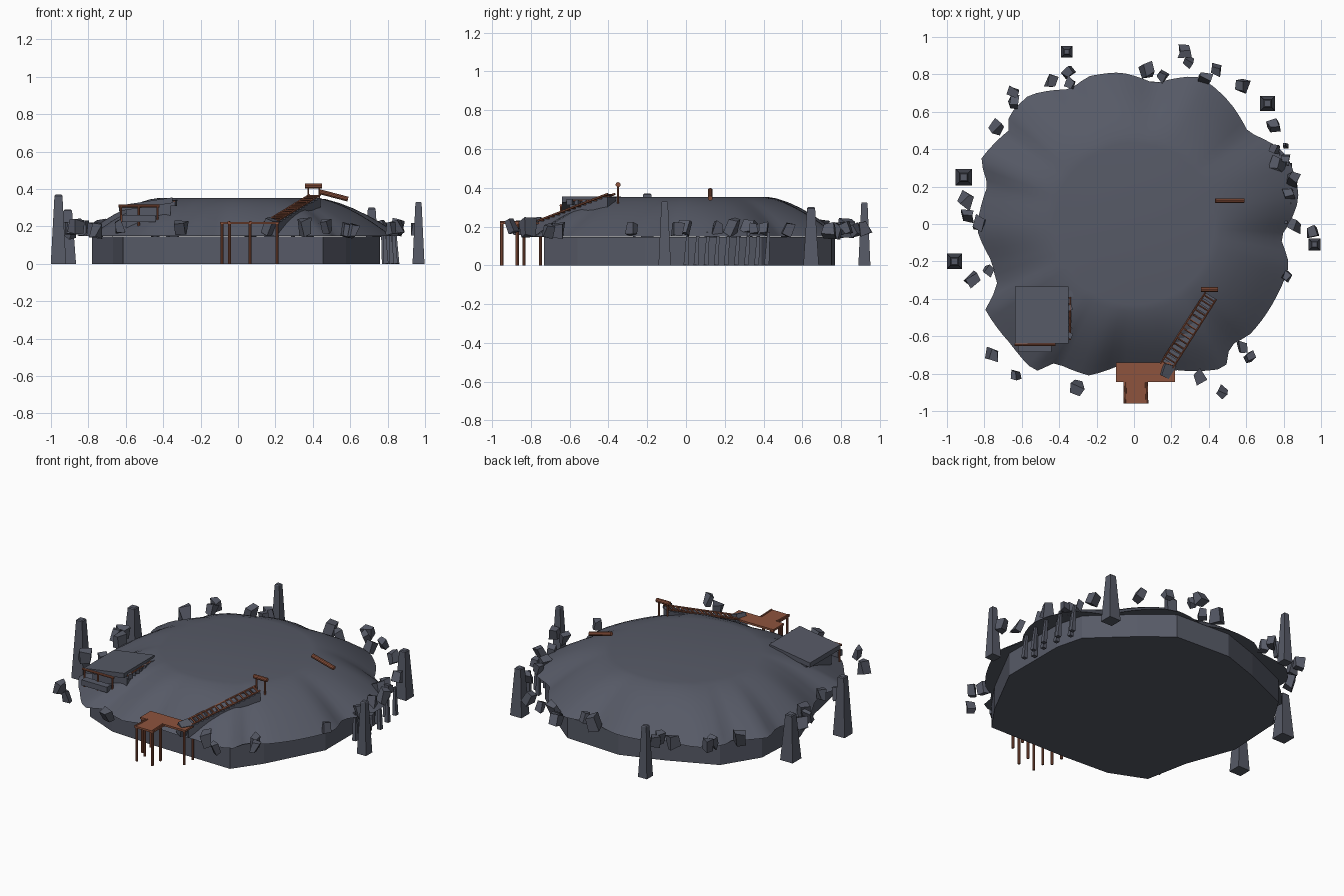
import bpy, bmesh, math, random
from mathutils import Vector, Matrix

if "Cube" in bpy.data.objects:
    bpy.data.objects.remove(bpy.data.objects["Cube"])
random.seed(4)


def material(name, rgb):
    m = bpy.data.materials.new(name)
    m.diffuse_color = (*rgb, 1)
    m.use_nodes = True
    m.node_tree.nodes["Principled BSDF"].inputs["Base Color"].default_value = m.diffuse_color
    return m


ROCK = material("slate_rock", (0.094, 0.102, 0.134))
WOOD = material("red_brown_wood", (0.27, 0.088, 0.048))


def add(name, bm, mat):
    bmesh.ops.recalc_face_normals(bm, faces=bm.faces)
    me = bpy.data.meshes.new(name)
    bm.to_mesh(me)
    bm.free()
    me.materials.append(mat)
    ob = bpy.data.objects.new(name, me)
    bpy.context.collection.objects.link(ob)
    return ob


def box(bm, x0, x1, y0, y1, z0, z1):
    m = Matrix.Translation(((x0 + x1) / 2, (y0 + y1) / 2, (z0 + z1) / 2))
    m = m @ Matrix.Diagonal((x1 - x0, y1 - y0, z1 - z0, 1))
    bmesh.ops.create_cube(bm, size=1, matrix=m)


def rod(bm, a, b, r, sides=8, r2=None):
    a, b = Vector(a), Vector(b)
    d = b - a
    m = Matrix.Translation((a + b) / 2) @ d.to_track_quat('Z', 'Y').to_matrix().to_4x4()
    bmesh.ops.create_cone(bm, cap_ends=True, segments=sides, radius1=r,
                          radius2=r if r2 is None else r2, depth=d.length, matrix=m)


def loft(bm, rings):
    rings = [[bm.verts.new(p) for p in ring] for ring in rings]
    n = len(rings[0])
    for lo, hi in zip(rings, rings[1:]):
        for i in range(n):
            j = (i + 1) % n
            bm.faces.new((lo[i], lo[j], hi[j], hi[i]))
    bm.faces.new(rings[0][::-1])
    bm.faces.new(rings[-1])


# Shoreline of the hill, counter-clockwise
RIM = [(.88, .13), (.87, .23), (.82, .36), (.77, .41), (.61, .49), (.52, .64), (.40, .755),
       (.33, .79), (.11, .75), (-.07, .81), (-.24, .79), (-.34, .72), (-.56, .69),
       (-.67, .58), (-.67, .50), (-.82, .345), (-.78, .21), (-.84, -.03), (-.76, -.20),
       (-.72, -.35), (-.81, -.43), (-.66, -.64), (-.53, -.79), (-.42, -.74), (-.24, -.81),
       (-.09, -.76), (.22, -.78), (.49, -.77), (.51, -.65), (.62, -.59), (.75, -.41),
       (.83, -.22), (.78, -.07), (.83, 0)]
POLAR = sorted((math.atan2(y, x) % math.tau, math.hypot(x, y)) for x, y in RIM)


def rim_radius(a):
    pts = [(POLAR[-1][0] - math.tau, POLAR[-1][1])] + POLAR
    pts.append((POLAR[0][0] + math.tau, POLAR[0][1]))
    for (a0, r0), (a1, r1) in zip(pts, pts[1:]):
        if a0 <= a <= a1:
            return r0 + (r1 - r0) * (a - a0) / (a1 - a0)
    return .8


# Domed hill with ravines fading into the flat top
N = 108
PROFILE = [(0, .148), (.12, .182), (.27, .225), (.42, .262), (.58, .297),
           (.74, .325), (.9, .345), (1, .351)]
rings = []
for t, z in PROFILE:
    ring = []
    for i in range(N):
        a = math.tau * i / N
        r = rim_radius(a) * (1 - t) + .43 * t
        ring.append((r * math.cos(a), r * math.sin(a), z))
    rings.append(ring)
bm = bmesh.new()
loft(bm, rings)
hill = add("hill", bm, ROCK)
bpy.context.view_layer.objects.active = hill
hill.select_set(True)
bpy.ops.object.shade_smooth_by_angle(angle=math.radians(40))
hill.select_set(False)

# Faceted cliff wall below the hill
foot = [(min(x * .93, .76), y * .95) for x, y in RIM[1::2]]
bm = bmesh.new()
loft(bm, [[(x, y, z) for x, y in foot] for z in (0, .147)])
add("cliff_base", bm, ROCK)

# Tapered square spires around the island
bm = bmesh.new()
for x, y, h, w in [(-.96, -.2, .37, .082), (-.91, .25, .29, .088), (.715, .645, .30, .08),
                   (.965, -.11, .33, .064), (-.36, .92, .325, .062)]:
    loft(bm, [[(x + sx * s * w / 2, y + sy * s * w / 2, z)
               for sx, sy in ((-1, -1), (1, -1), (1, 1), (-1, 1))]
              for s, z in ((1, 0), (.52, h - .006), (.4, h))])
add("stone_spires", bm, ROCK)

# Angular boulders scattered along the shore
BOULDERS = [(-.35, .81), (-.34, .75), (-.44, .76), (-.64, .71), (-.64, .65), (-.74, .51),
            (-.90, .13), (-.89, .05), (-.83, .0), (-.86, -.30), (-.78, -.25), (-.76, -.70),
            (-.635, -.81), (-.305, -.875), (.07, .82), (.15, .79), (.27, .92), (.29, .87),
            (.38, .78), (.44, .83), (.58, .74), (.745, .525), (.95, -.04), (.86, -.01),
            (.82, -.28), (.58, -.66), (.615, -.71), (.355, -.815), (.47, -.90),
            (.75, .40), (.77, .32), (.81, .35), (.85, .24), (.83, .16), (.17, -.78)]
bm = bmesh.new()
for x, y in BOULDERS:
    s = random.uniform(.045, .068)
    rot = Matrix.Rotation(random.uniform(0, 6.28), 4, 'Z') @ Matrix.Rotation(
        random.uniform(-.5, .5), 4, 'X')
    m = Matrix.Translation((x, y, random.uniform(.175, .2))) @ rot
    geo = bmesh.ops.create_cube(bm, size=s, matrix=m @ Matrix.Diagonal((1, .8, 1.25, 1)))
    for v in geo["verts"]:
        v.co += Vector([random.uniform(-.18, .18) * s for _ in range(3)])
add("boulders", bm, ROCK)

# Thin stone columns under the eastern overhang
bm = bmesh.new()
for i in range(9):
    y = .0 + i * .052
    x = .835 - abs(y - .18) * .18 + .02 * (-1) ** i
    rod(bm, (x, y, 0), (x - .01, y + .01, .17), .018, 4, .01)
add("overhang_columns", bm, ROCK)

# Hut: sloping slab roof on a stone body
bm = bmesh.new()
for (x0, x1, y0, y1, zl, zr, th) in [(-.635, -.35, -.64, -.335, .312, .355, .03),
                                     (-.60, -.36, -.60, -.345, .30, .34, .13)]:
    loft(bm, [[(x0, y0, zl - d), (x1, y0, zr - d), (x1, y1, zr - d), (x0, y1, zl - d)]
              for d in (th, 0)])
box(bm, -.62, -.44, -.685, -.64, .225, .26)
for i in range(9):
    y = -.30 - .037 * i
    s = random.uniform(.02, .035)
    m = Matrix.Translation((-.345, y, .325)) @ Matrix.Rotation(random.random() * 3, 4, 'Z')
    bmesh.ops.create_cube(bm, size=s, matrix=m)
add("hut_stone", bm, ROCK)

bm = bmesh.new()
rod(bm, (-.64, -.645, .309), (-.42, -.645, .309), .007)
for x in (-.625, -.53, -.43):
    rod(bm, (x, -.645, .20), (x, -.645, .309), .006)
rod(bm, (-.342, -.62, .335), (-.342, -.33, .335), .005)
add("hut_beams", bm, WOOD)

# Landing stage on posts
bm = bmesh.new()
box(bm, -.095, .22, -.845, -.74, .212, .224)
box(bm, -.055, .075, -.96, -.845, .212, .224)
for x in (-.045, .065):
    for y in (-.95, -.87):
        rod(bm, (x, y, 0), (x, y, .215), .008)
    rod(bm, (x + .005 * (1 if x > 0 else -1), -.96, .222), (x, -.845, .222), .007)
for x in (-.085, .208):
    for y in (-.835, -.75):
        rod(bm, (x, y, 0), (x, y, .215), .008)
add("landing_stage", bm, WOOD)

# Ladder climbing the slope, with stone steps beneath it
A, B = Vector((.17, -.765, .222)), Vector((.41, -.385, .368))
side = (B - A).cross(Vector((0, 0, 1))).normalized() * .034
bm = bmesh.new()
for s in (-1, 1):
    rod(bm, A + side * s, B + side * s, .006, 6)
for i in range(15):
    p = A.lerp(B, (i + .5) / 15)
    rod(bm, p - side, p + side, .005, 6)
add("ladder", bm, WOOD)

bm = bmesh.new()
yaw = Matrix.Rotation(math.atan2(B.y - A.y, B.x - A.x), 4, 'Z')
for i in range(14):
    p = A.lerp(B, (i + .5) / 14) - Vector((0, 0, .045))
    bmesh.ops.create_cube(bm, size=1, matrix=Matrix.Translation(p) @ yaw
                          @ Matrix.Diagonal((.034, .075, .07, 1)))
add("stone_steps", bm, ROCK)

# Log rail at the ladder head and a fallen log on the plateau
bm = bmesh.new()
rod(bm, (.358, -.35, .416), (.45, -.35, .416), .013, 10)
for x in (.375, .435):
    rod(bm, (x, -.35, .32), (x, -.35, .412), .005, 6)
add("log_rail", bm, WOOD)
bm = bmesh.new()
rod(bm, (.435, .125, .386), (.588, .125, .346), .013, 10)
add("fallen_log", bm, WOOD)
